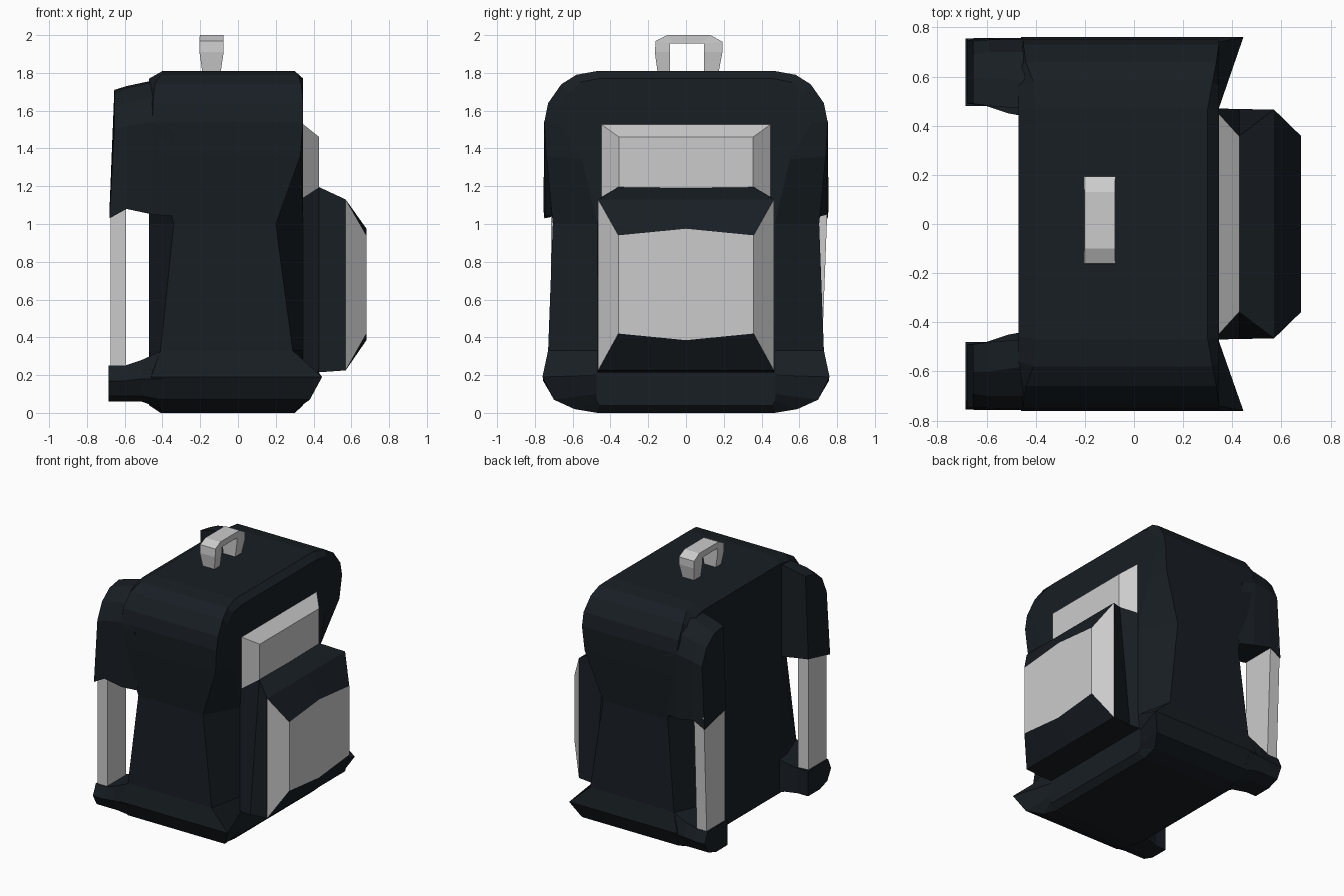
import bpy, bmesh

dark = bpy.data.materials.new("dark_fabric")
dark.diffuse_color = (0.009, 0.013, 0.017, 1)


def loft(name, rings, mat=None, grey=None):
    """Skin a list of equal-length rings, cap both ends; grey(face) picks uncoloured faces."""
    bm = bmesh.new()
    rows = [[bm.verts.new(p) for p in r] for r in rings]
    n = len(rows[0])
    for a, b in zip(rows, rows[1:]):
        for i in range(n):
            j = (i + 1) % n
            bm.faces.new((a[i], a[j], b[j], b[i]))
    bm.faces.new(rows[0])
    bm.faces.new(rows[-1])
    bmesh.ops.recalc_face_normals(bm, faces=bm.faces)
    me = bpy.data.meshes.new(name)
    ob = bpy.data.objects.new(name, me)
    bpy.context.collection.objects.link(ob)
    if mat:
        me.materials.append(mat)
    if grey:
        me.materials.append(None)
        for f in bm.faces:
            f.material_index = int(grey(f))
    bm.to_mesh(me)
    bm.free()
    return ob


# Main bag: outline y, z, back x, front x, then inset y, z of the flat front/back
half = [
    (.47, .00, -.41, .30, .46, .04), (.59, .02, -.41, .31, .47, .06),
    (.70, .07, -.43, .38, .475, .10), (.76, .19, -.46, .445, .475, .20),
    (.73, .33, -.41, .29, .47, .33), (.705, 1.00, -.34, .20, .47, 1.00),
    (.74, 1.36, -.44, .33, .55, 1.34), (.75, 1.54, -.45, .345, .67, 1.54),
    (.73, 1.64, -.45, .345, .66, 1.62), (.66, 1.74, -.44, .335, .62, 1.69),
    (.58, 1.79, -.41, .32, .56, 1.75), (.47, 1.81, -.40, .30, .46, 1.77),
]
outline = [(1, p) for p in half] + [(-1, p) for p in reversed(half)]
loft("bag_body", [
    [(-.47, s * p[4], p[5]) for s, p in outline],
    [(p[2], s * p[0], p[1]) for s, p in outline],
    [(p[3], s * p[0], p[1]) for s, p in outline],
    [(.345, s * p[4], p[5]) for s, p in outline],
], dark)

# Shoulder straps: padded top, webbing and base tab on each side
pad = [
    (-.34, [(.44, 1.05), (.71, 1.04), (.75, 1.5), (.68, 1.68), (.57, 1.77), (.44, 1.77)]),
    (-.45, [(.47, 1.06), (.745, 1.05), (.752, 1.54), (.70, 1.67), (.58, 1.75), (.47, 1.76)]),
    (-.59, [(.48, 1.08), (.755, 1.08), (.75, 1.52), (.70, 1.64), (.60, 1.72), (.48, 1.73)]),
    (-.655, [(.49, 1.09), (.75, 1.03), (.745, 1.50), (.69, 1.62), (.60, 1.69), (.49, 1.71)]),
]
tab = [
    (-.40, [(.43, .02), (.59, .02), (.70, .07), (.757, .18), (.73, .33), (.43, .33)]),
    (-.51, [(.45, .06), (.62, .06), (.71, .09), (.757, .18), (.73, .28), (.45, .28)]),
    (-.60, [(.48, .06), (.62, .06), (.71, .09), (.757, .17), (.72, .25), (.48, .25)]),
    (-.685, [(.48, .06), (.62, .06), (.71, .09), (.755, .17), (.72, .25), (.48, .25)]),
]
for side, s, outer in (("left", 1, .75), ("right", -1, .715)):
    top = [(x - .025 * (i == 3 and z < 1.2), s * y, z)
           for i, (x, r) in enumerate(pad) for y, z in r]
    loft(side + "_strap_pad", [top[i:i + 6] for i in range(0, 24, 6)], dark)
    loft(side + "_strap_tab", [[(x, s * y, z) for y, z in r] for x, r in tab], dark)
    loft(side + "_strap_webbing", [
        [(-.675, s * .50, z), (-.675, s * o, z), (-.592, s * o, z), (-.592, s * .49, z)]
        for z, o in ((.2, .715), (1.12, outer))])


def panel(x, ys, zb, zt, dip=0):
    """Six-point ring facing the front of the pocket, bowed at the middle."""
    return [(x, -ys, zb), (x, 0, zb - dip), (x, ys, zb),
            (x, ys, zt), (x, 0, zt + dip), (x, -ys, zt)]


# Front pockets
upper = panel(.43, .355, 1.10, 1.46)
loft("upper_pocket", [panel(.33, .465, 1.10, 1.54), upper])


def pocket_grey(f):
    f.normal_update()
    return f.calc_center_median().x > .6 and abs(f.normal.z) < .3


lower_mid = panel(.43, .468, .215, 1.16)
lower_mid[3] = (.43, .36, 1.195)
lower_mid[5] = (.43, -.36, 1.195)
lower_mid[4] = (.43, 0, 1.19)
loft("lower_pocket", [
    panel(.33, .47, .22, 1.13), lower_mid,
    panel(.57, .465, .225, 1.13),
    panel(.68, .358, .42, .94, .035)], dark, pocket_grey)

# Carry handle: outer and inner arch points with half width
arch = [
    ((-.15, 1.80), (-.085, 1.80), .048), ((-.165, 1.91), (-.085, 1.91), .064),
    ((-.16, 1.97), (-.085, 1.955), .064), ((-.10, 2.0), (-.07, 1.955), .062),
    ((.13, 2.0), (.08, 1.955), .062), ((.193, 1.965), (.095, 1.955), .064),
    ((.193, 1.91), (.095, 1.91), .064), ((.172, 1.80), (.095, 1.80), .048),
]
loft("carry_handle", [
    [(-.14 - w, *o), (-.14 + w, *o), (-.14 + w, *i), (-.14 - w, *i)]
    for o, i, w in arch])
